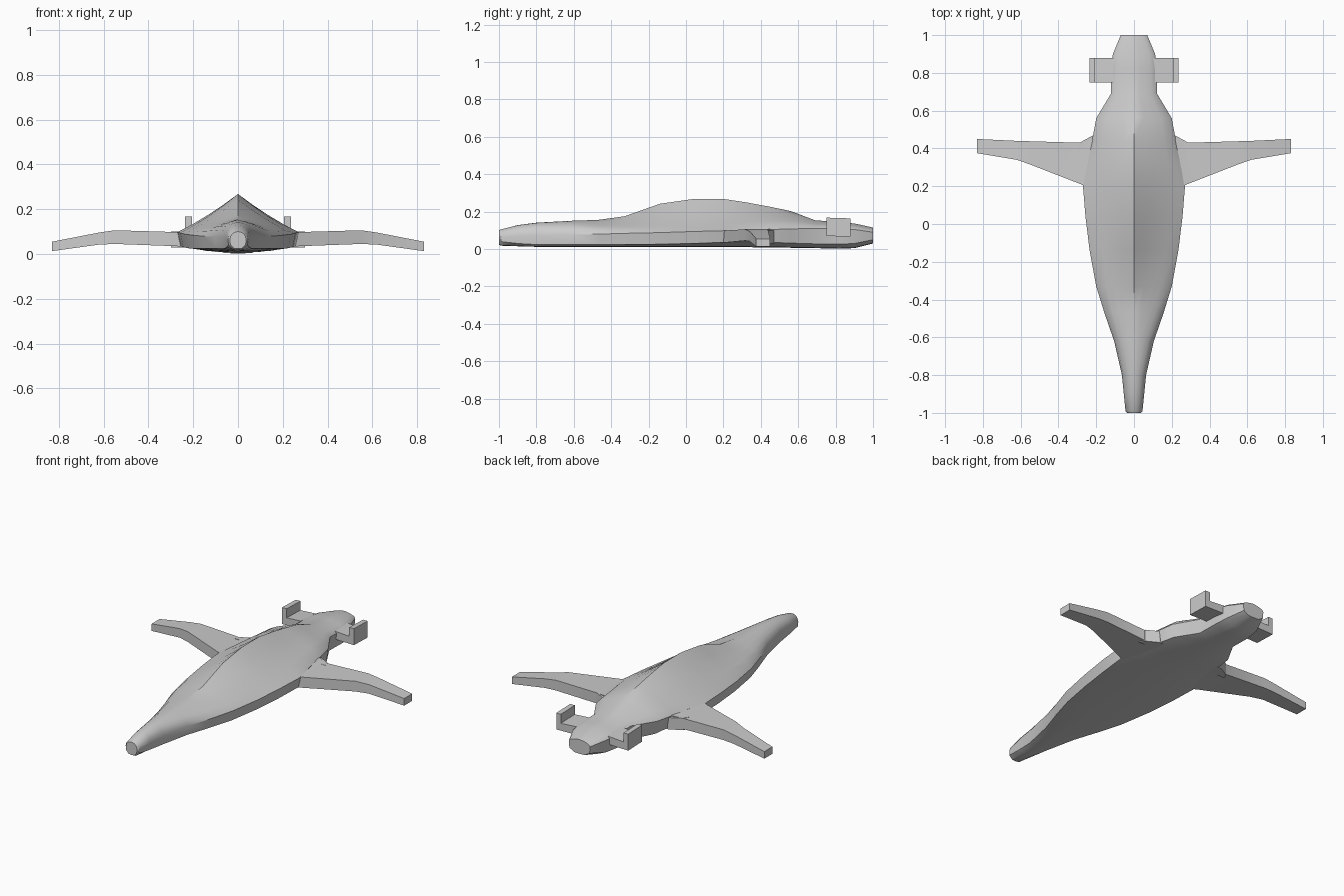
import bpy, bmesh, math

def loft(name, rings, smooth=None):
    """Skin a list of closed rings and cap both ends."""
    bm = bmesh.new()
    vs = [[bm.verts.new(p) for p in r] for r in rings]
    n = len(vs[0])
    for a, b in zip(vs, vs[1:]):
        for i in range(n):
            bm.faces.new((a[i], a[(i + 1) % n], b[(i + 1) % n], b[i]))
    bm.faces.new(vs[0])
    bm.faces.new(vs[-1])
    bmesh.ops.recalc_face_normals(bm, faces=bm.faces)
    me = bpy.data.meshes.new(name)
    bm.to_mesh(me)
    bm.free()
    ob = bpy.data.objects.new(name, me)
    bpy.context.collection.objects.link(ob)
    if smooth:
        bpy.context.view_layer.objects.active = ob
        ob.select_set(True)
        bpy.ops.object.shade_smooth_by_angle(angle=math.radians(smooth))
        ob.select_set(False)
    return ob

def mirror(ob):
    m = ob.modifiers.new("mirror", 'MIRROR')
    m.use_bisect_axis[0] = False
    m.use_mirror_merge = False

# Fuselage stations: y, half width, top, upper edge, lower edge, bottom, roundness
stations = [
    (-0.99, .045, .105, .066, .040, .018, 1.0),
    (-0.90, .054, .128, .072, .030, .015, 1.0),
    (-0.80, .064, .141, .074, .024, .012, 1.0),
    (-0.62, .105, .151, .077, .024, .012, .90),
    (-0.47, .157, .156, .080, .024, .012, .60),
    (-0.33, .200, .175, .084, .024, .012, .35),
    (-0.14, .235, .242, .088, .026, .012, .08),
    (0.04, .257, .268, .094, .030, .011, .00),
    (0.20, .270, .268, .098, .036, .010, .00),
    (0.32, .245, .250, .104, .038, .010, .12),
    (0.44, .222, .228, .104, .036, .009, .30),
    (0.56, .200, .203, .108, .032, .007, .45),
    (0.69, .122, .154, .110, .028, .005, .60),
    (0.82, .122, .144, .108, .026, .002, .65),
    (0.90, .112, .137, .105, .030, .005, .70),
    (1.00, .070, .115, .090, .050, .030, .80),
]

def body_ring(y, w, zt, zu, zl, zb, k):
    half = []
    for t in (0, .25, .5, .72, .9, 1):
        straight = 1 - t - .22 * t * (1 - t)
        z = zu + (zt - zu) * ((1 - k) * straight + k * math.sqrt(1 - t * t))
        half.append((w * t, z))
    half += [(w * .95, zl), (w * .5, zb + .1 * (zl - zb)), (0, zb)]
    ring = half + [(-x, z) for x, z in half[-2:0:-1]]
    return [(x, y, z) for x, z in ring]

loft("fuselage", [[(x * .8, -1, .063 + (z - .063) * .88) for x, y, z in body_ring(*stations[0])]]
     + [body_ring(*s) for s in stations], 32)

# Wings: x, leading y, trailing y, bottom z, top z
wing = [(.16, .16, .47, .03, .115), (.28, .21, .43, .035, .098),
        (.55, .315, .438, .045, .106), (.62, .34, .44, .042, .096),
        (.83, .375, .45, .013, .055)]
mirror(loft("wing", [[(x, a, lo), (x, b, lo), (x, b, hi), (x, a, hi)]
                     for x, a, b, lo, hi in wing], 25))

# Fairing between fuselage side and wing trailing edge
mirror(loft("wing_fairing", [
    [(.15, .40, z), (.30, .40, z), (.285, .432, z), (.215, .47, z), (.15, .47, z)]
    for z in (.03, .10)]))

# Tailplane with upturned tip fin, one bent profile
tail = [(.06, .072), (.236, .068), (.236, .166), (.206, .166), (.206, .112), (.06, .122)]
mirror(loft("tailplane_and_fin", [[(x, y, z + dz) for x, z in tail]
                                  for y, dz in ((.75, .002), (.88, -.002))]))
